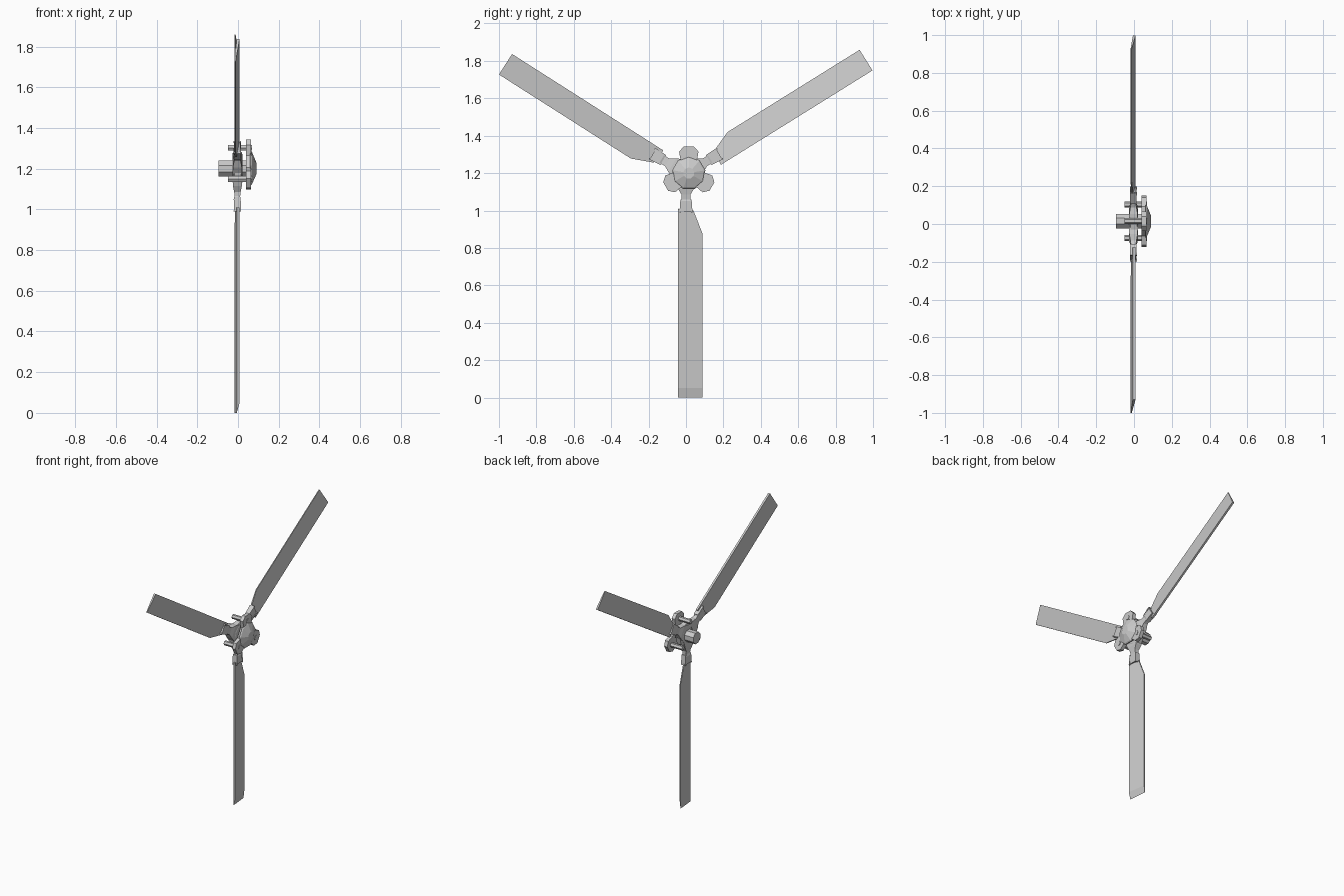
import bpy, bmesh
from math import sin, cos, pi, radians
from mathutils import Vector

if "Cube" in bpy.data.objects:
    bpy.data.objects.remove(bpy.data.objects["Cube"])

CY, CZ = 0.015, 1.2          # hub axis position (runs along x)


def loft(name, rings):
    """Skin a list of equal-length point rings and cap both ends."""
    bm = bmesh.new()
    vs = [[bm.verts.new(p) for p in r] for r in rings]
    n = len(rings[0])
    for a, b in zip(vs, vs[1:]):
        for i in range(n):
            j = (i + 1) % n
            bm.faces.new((a[i], a[j], b[j], b[i]))
    bm.faces.new(vs[0])
    bm.faces.new(vs[-1])
    bmesh.ops.recalc_face_normals(bm, faces=bm.faces)
    me = bpy.data.meshes.new(name)
    bm.to_mesh(me)
    bm.free()
    ob = bpy.data.objects.new(name, me)
    bpy.context.collection.objects.link(ob)
    return ob


def turned(name, profile, sides, y=CY, z=CZ, start=0.0):
    """Faceted round part along x from (x, radius) pairs."""
    angles = [start + 2 * pi * i / sides for i in range(sides)]
    return loft(name, [[(x, y + r * cos(a), z + r * sin(a)) for a in angles]
                       for x, r in profile])


def along(angle, r, t, x, y=0.0, z=CZ):
    """Point at radius r along an arm, t sideways (counter-clockwise)."""
    a = radians(angle)
    return (x, y + r * cos(a) - t * sin(a), z + r * sin(a) + t * cos(a))


def bar(name, angle, sections, xc=0.0):
    """Rectangular bar along an arm from (r, half width, half depth, t offset)."""
    return loft(name, [[along(angle, r, o + w * i, xc + d * j)
                        for i, j in ((-1, -1), (1, -1), (1, 1), (-1, 1))]
                       for r, w, d, o in sections])


# Blades: pitched slabs with a clipped root corner
def blade(name, tip, angle, k, bevel):
    outline = [(1.01, -0.065), (1.0, 0.018), (0.88, 0.065), (0, 0.065), (0, -0.065)]

    def face(front):
        pts = []
        for s, t in outline:
            f = (0.065 - t) / 0.13
            x = (-0.012 + 0.020 * f) if front else (-0.018 + 0.012 * f)
            s = bevel if front and s == 0 else s * k
            pts.append(along(angle, -s, t, x, *tip))
        return pts
    loft(name, [face(False), face(True)])


blade("lower_blade", (0.022, 0.0), -90, 1.0, 0.05)
blade("right_blade", (0.9625, 1.804), 31.9, 0.945, 0.0)
blade("left_blade", (-0.965, 1.782), 147.5, 0.95, 0.0)

# Hub body and drive shaft
turned("hub_body", [(-0.026, 0.065), (-0.018, 0.085), (0.015, 0.085), (0.022, 0.065)], 12, y=0.006)
turned("drive_shaft", [(-0.095, 0.042), (0.045, 0.042)], 8, start=pi / 8)

# Arms with forked blade clamps
for i, ang in enumerate((-90, 30, 150)):
    bar(f"arm_{i}", ang, [(0.04, 0.06, 0.024, 0), (0.085, 0.042, 0.022, 0),
                          (0.115, 0.024, 0.016, 0), (0.15, 0.022, 0.012, 0)], -0.003)
    bar(f"clamp_{i}", ang, [(0.135, 0.024, 0.012, 0), (0.15, 0.028, 0.017, 0),
                            (0.205, 0.028, 0.015, 0)], -0.004)
    for side in (-1, 1):
        bar(f"clamp_jaw_{i}_{side}", ang, [(0.14, 0.004, 0.016, side * 0.026),
                                           (0.21, 0.004, 0.018, side * 0.031)], -0.003)

# Three-lobed plate, with a pin behind each lobe
lobes = (90, 210, 330)
half = [(0.065, -0.043), (0.115, -0.052), (0.143, -0.026)]
lobe = half + [(r, -t) for r, t in reversed(half)]
loft("lobed_plate", [[along(a, r, t, x, CY) for a in lobes for r, t in lobe]
                     for x in (0.04, 0.065)])
for i, a in enumerate(lobes):
    _, y, z = along(a, 0.102, 0, 0, CY)
    turned(f"pin_{i}", [(-0.05, 0.016), (0.068, 0.016)], 6, y, z)

# Faceted hub cap
turned("hub_cap", [(0.06, 0.09), (0.068, 0.083), (0.09, 0.03)], 9, start=pi / 2)
